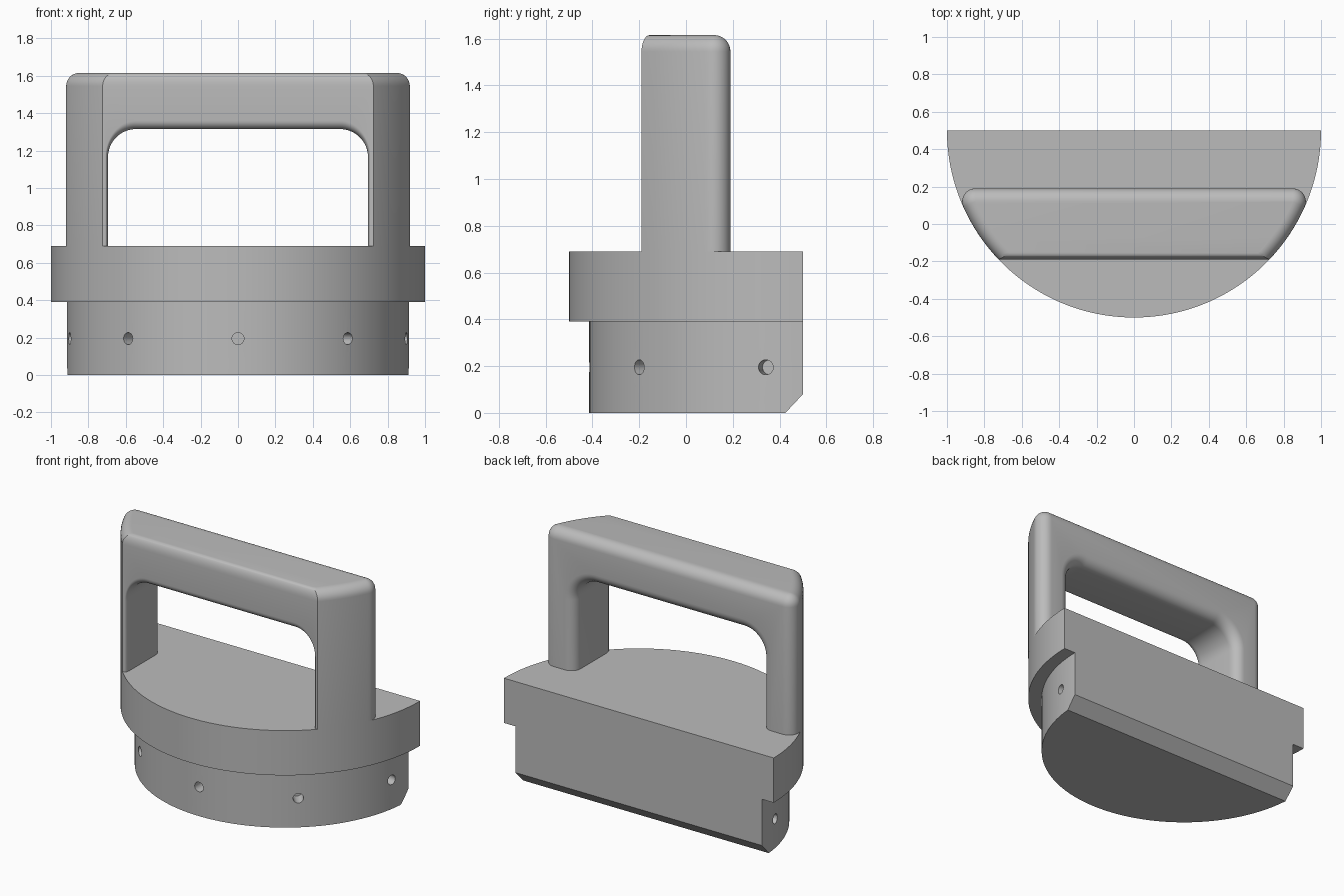
import bpy
import bmesh
from math import sin, cos, pi, radians, sqrt, asin, atan2
from mathutils import Matrix, Vector

if "Cube" in bpy.data.objects:
    bpy.data.objects.remove(bpy.data.objects["Cube"])

grey = bpy.data.materials.new("plain grey")
grey.use_nodes = True
grey.diffuse_color = (0.5, 0.5, 0.5, 1)
grey.node_tree.nodes["Principled BSDF"].inputs["Base Color"].default_value = (0.5, 0.5, 0.5, 1)

BACK = 0.5           # flat back plane, also the centre of the round front
HALF = 0.19          # half depth of the handle
FILLET = 0.07


def make_object(name, bm):
    bmesh.ops.recalc_face_normals(bm, faces=bm.faces)
    mesh = bpy.data.meshes.new(name)
    bm.to_mesh(mesh)
    bm.free()
    mesh.materials.append(grey)
    obj = bpy.data.objects.new(name, mesh)
    bpy.context.collection.objects.link(obj)
    return obj


def loft(name, loops):
    """Skin a stack of closed loops and cap both ends."""
    bm = bmesh.new()
    rings = [[bm.verts.new(p) for p in loop] for loop in loops]
    for a, b in zip(rings, rings[1:]):
        for i in range(len(a)):
            j = (i + 1) % len(a)
            bm.faces.new((a[i], a[j], b[j], b[i]))
    bm.faces.new(rings[0])
    bm.faces.new(rings[-1])
    return make_object(name, bm)


def cut(obj, cutter):
    cutter.hide_render = True
    mod = obj.modifiers.new("cut", "BOOLEAN")
    mod.operation = "DIFFERENCE"
    mod.solver = "EXACT"
    mod.object = cutter
    bpy.context.view_layer.objects.active = obj
    bpy.ops.object.modifier_apply(modifier=mod.name)
    bpy.data.objects.remove(cutter)


def half_disc(name, radius, z0, z1):
    n = 96
    arc = [(radius * cos(pi * i / n), BACK - radius * sin(pi * i / n)) for i in range(n + 1)]
    return loft(name, [[(x, y, z) for x, y in arc] for z in (z0, z1)])


# Wide upper flange and narrower plug below it
flange = half_disc("flange", 1.0, 0.39, 0.69)
plug = half_disc("plug", 0.914, 0, 0.39)

# Chamfer along the bottom back edge of the plug
bm = bmesh.new()
bm.from_mesh(plug.data)
normal = Vector((0, 0.08, -0.075))
geom = bm.verts[:] + bm.edges[:] + bm.faces[:]
res = bmesh.ops.bisect_plane(bm, geom=geom, plane_co=(0, 0.425, 0), plane_no=normal, clear_outer=True)
edges = [e for e in res["geom_cut"] if isinstance(e, bmesh.types.BMEdge)]
bmesh.ops.holes_fill(bm, edges=[e for e in bm.edges if e.is_boundary])
bmesh.ops.recalc_face_normals(bm, faces=bm.faces)
bm.to_mesh(plug.data)
bm.free()

# Five radial pin holes around the plug
bm = bmesh.new()
for deg in (-80, -40, 0, 40, 80):
    a = radians(deg)
    place = Matrix.Translation((0.914 * sin(a), BACK - 0.914 * cos(a), 0.195))
    place = place @ Matrix.Rotation(a, 4, "Z") @ Matrix.Rotation(pi / 2, 4, "X")
    bmesh.ops.create_cone(bm, cap_ends=True, segments=24, radius1=0.032, radius2=0.032,
                          depth=0.2, matrix=place)
cut(plug, make_object("pin_hole_cutter", bm))


# Handle block: footprint follows the flange curve and shrinks towards the top
def footprint(d, z):
    r = 1 - d
    cy = HALF - FILLET
    cx = sqrt((1 - FILLET) ** 2 - (BACK - cy) ** 2)
    front = asin((BACK + HALF - d / 2) / r)
    end = atan2(BACK - cy, cx)
    side = []
    for i in range(25):
        a = front + (end - front) * i / 24
        side.append((r * cos(a), BACK - r * sin(a)))
    for i in range(1, 11):
        a = -end + (pi / 2 + end) * i / 10
        side.append((cx + (FILLET - d) * cos(a), cy + (FILLET - d) * sin(a)))
    return [(x, y, z) for x, y in side] + [(-x, y, z) for x, y in reversed(side)]


TOP = 1.615
loops = [footprint(0, 0.69)]
for i in range(9):
    a = pi / 2 * i / 8
    loops.append(footprint(0.99 * FILLET * (1 - cos(a)), TOP - FILLET * (1 - sin(a))))
handle = loft("handle", loops)


# Grip opening: rounded arch, flaring at both ends to round its rims
def arch(y, off, side_scale):
    rx, rz = 0.15 + off * side_scale, 0.15 + off
    half = [(0.545 + rx, 0.6)]
    for i in range(17):
        a = pi / 2 * i / 16
        half.append((0.545 + rx * cos(a), 1.165 + rz * sin(a)))
    return [(x, y, z) for x, z in half] + [(-x, y, z) for x, z in reversed(half)]


def rim(radius, sign, side_scale):
    steps = [(radius * (1 - cos(a)), HALF - radius * (1 - sin(a)))
             for a in (pi / 2 * i / 8 for i in range(9))]
    return [arch(sign * y, off, side_scale) for off, y in steps + [(radius, 0.25)]]


cut(handle, loft("grip_cutter", rim(0.045, -1, 0.3)[::-1] + rim(FILLET, 1, 1)))

# Soft shading with crisp edges
bpy.ops.object.select_all(action="DESELECT")
for obj in (flange, plug, handle):
    obj.select_set(True)
    bpy.context.view_layer.objects.active = obj
bpy.ops.object.shade_smooth_by_angle(angle=radians(30))
